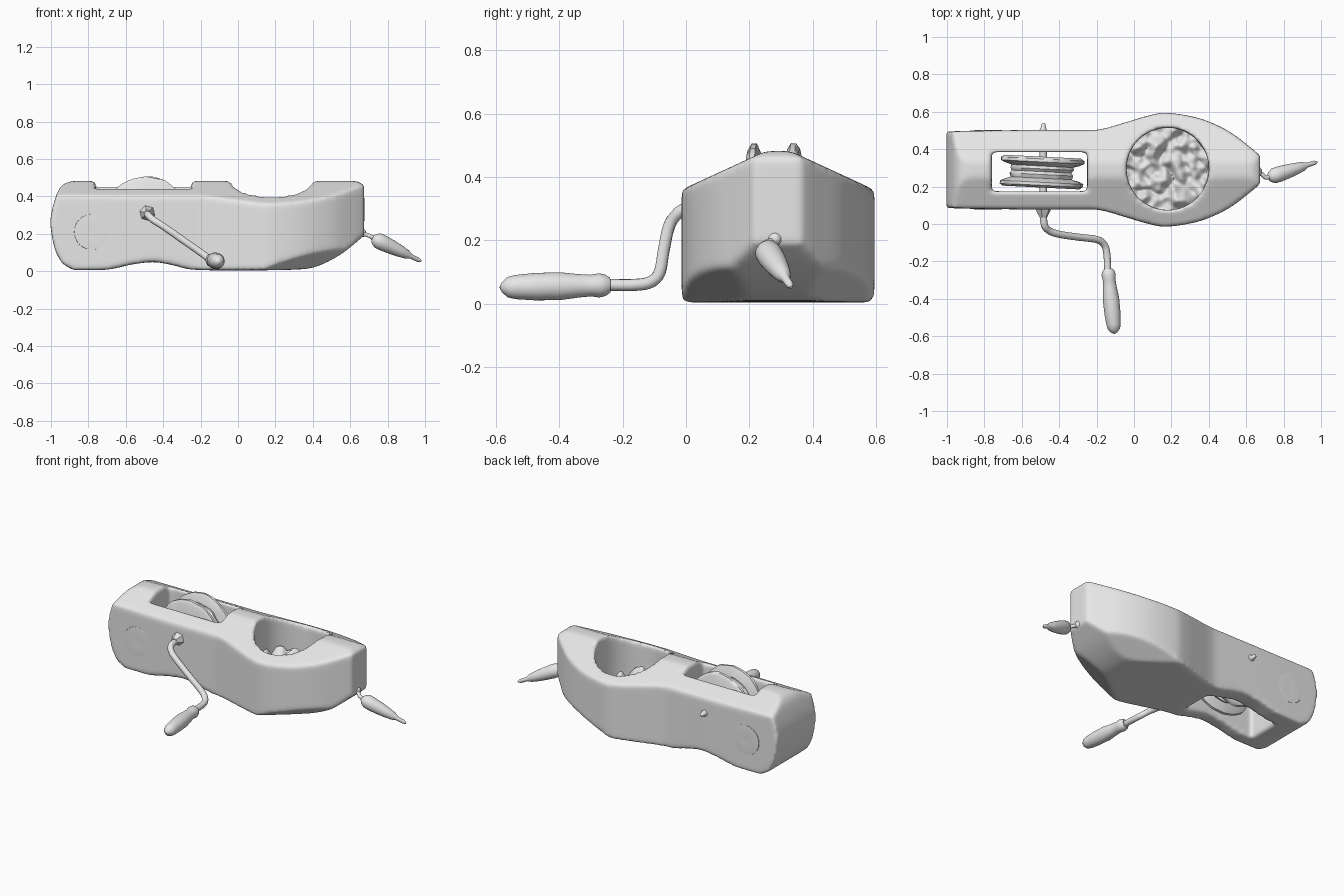
import bpy, bmesh, math
from mathutils import Vector, noise

if "Cube" in bpy.data.objects:
    bpy.data.objects.remove(bpy.data.objects["Cube"], do_unlink=True)

CY = 0.29  # centre line of the body
TAU = math.tau

grey = bpy.data.materials.new("plain_grey")
grey.use_nodes = True
grey.diffuse_color = (0.8, 0.8, 0.8, 1)
grey.node_tree.nodes["Principled BSDF"].inputs["Base Color"].default_value = (0.8, 0.8, 0.8, 1)


def finish(name, bm):
    bmesh.ops.recalc_face_normals(bm, faces=bm.faces)
    mesh = bpy.data.meshes.new(name)
    bm.to_mesh(mesh)
    bm.free()
    mesh.materials.append(grey)
    ob = bpy.data.objects.new(name, mesh)
    bpy.context.collection.objects.link(ob)
    return ob


def activate(ob):
    bpy.ops.object.select_all(action='DESELECT')
    ob.select_set(True)
    bpy.context.view_layer.objects.active = ob


def smooth(ob, angle=50):
    activate(ob)
    bpy.ops.object.shade_smooth_by_angle(angle=math.radians(angle))
    return ob


def spline(points, steps=6):
    """Smooth open line through the points."""
    p = [Vector(q) for q in points]
    p = [2 * p[0] - p[1]] + p + [2 * p[-1] - p[-2]]
    out = []
    for a, b, c, d in zip(p, p[1:], p[2:], p[3:]):
        for i in range(steps):
            t = i / steps
            out.append(0.5 * (2 * b + (c - a) * t + (2 * a - 5 * b + 4 * c - d) * t * t
                              + (3 * b - a - 3 * c + d) * t ** 3))
    return out + [p[-2]]


def prism(name, outline, place, push):
    bm = bmesh.new()
    face = bm.faces.new([bm.verts.new(place(u, v)) for u, v in outline])
    grown = bmesh.ops.extrude_face_region(bm, geom=[face])
    bmesh.ops.translate(bm, vec=push, verts=[g for g in grown["geom"] if isinstance(g, bmesh.types.BMVert)])
    return finish(name, bm)


def lathe(name, profile, start, axis, sides=32, bump=0.0):
    """Turn (distance, radius) pairs around an axis."""
    start, axis = Vector(start), Vector(axis).normalized()
    side = axis.orthogonal().normalized()
    up = axis.cross(side)
    bm = bmesh.new()
    rings = []
    for t, r in profile:
        ring = []
        for i in range(sides):
            a = TAU * i / sides
            d = side * math.cos(a) + up * math.sin(a)
            wobble = bump * noise.noise((start + axis * t + d * r) * 14)
            ring.append(bm.verts.new(start + axis * t + d * (r + wobble)))
        rings.append(ring)
    for lo, hi in zip(rings, rings[1:]):
        for i in range(sides):
            j = (i + 1) % sides
            bm.faces.new((lo[i], lo[j], hi[j], hi[i]))
    bm.faces.new(rings[0])
    bm.faces.new(rings[-1])
    return smooth(finish(name, bm))


def tube(name, points, radius):
    curve = bpy.data.curves.new(name, 'CURVE')
    curve.dimensions = '3D'
    curve.bevel_depth = radius
    curve.bevel_resolution = 4
    curve.use_fill_caps = True
    path = spline(points, 8)
    line = curve.splines.new('POLY')
    line.points.add(len(path) - 1)
    for pt, co in zip(line.points, path):
        pt.co = (*co, 1)
    ob = bpy.data.objects.new(name, curve)
    bpy.context.collection.objects.link(ob)
    activate(ob)
    bpy.ops.object.convert(target='MESH')
    ob = bpy.context.object
    ob.data.materials.clear()
    ob.data.materials.append(grey)
    return smooth(ob)


def carve(ob, tool, operation):
    activate(ob)
    mod = ob.modifiers.new("carve", 'BOOLEAN')
    mod.operation = operation
    mod.solver = 'EXACT'
    mod.object = tool
    bpy.ops.object.modifier_apply(modifier=mod.name)
    bpy.data.objects.remove(tool, do_unlink=True)


# Body: plan, side profile and gabled cross-section intersected
half = spline([(-1.01, 0.205), (-0.6, 0.212), (-0.3, 0.212), (-0.18, 0.216), (-0.05, 0.252), (0.08, 0.29),
               (0.18, 0.304), (0.35, 0.275), (0.5, 0.21), (0.61, 0.13), (0.675, 0.075)])
plan = [(x, CY + w) for x, w in half] + [(x, CY - w) for x, w in reversed(half)]
body = prism("body", plan, lambda u, v: (u, v, -0.1), (0, 0, 0.8))

under = spline([(-0.88, 0.005), (-0.7, 0.008), (-0.57, 0.035), (-0.45, 0.048), (-0.34, 0.03), (-0.24, 0.008),
                (0.0, 0.004), (0.3, 0.008), (0.42, 0.025), (0.55, 0.09), (0.675, 0.19)])
stern = spline([(-0.86, 0.488), (-0.94, 0.46), (-0.98, 0.38), (-1.003, 0.26), (-0.98, 0.12), (-0.94, 0.04)])
side = [tuple(p) for p in under] + [(0.675, 0.46), (0.63, 0.485)] + [tuple(p) for p in stern]
carve(body, prism("side_cut", side, lambda u, v: (u, -0.2, v), (0, 1, 0)), 'INTERSECT')

gable = [(-0.5, -0.2), (0.5, -0.2), (0.5, 0.27), (0.04, 0.482), (-0.04, 0.482), (-0.5, 0.27)]
carve(body, prism("gable_cut", gable, lambda u, v: (-1.2, CY + u, v), (2.2, 0, 0)), 'INTERSECT')

# Chamfers under the bow
for s in (-1, 1):
    bm = bmesh.new()
    bmesh.ops.create_cube(bm, size=2)
    wedge = finish("bow_chamfer", bm)
    normal = Vector((0.34, 0.42 * s, -0.84)).normalized()
    wedge.rotation_euler = normal.to_track_quat('Z', 'Y').to_euler()
    wedge.location = Vector((0.5, CY + s * 0.21, 0.11)) + normal
    bpy.context.view_layer.update()
    carve(body, wedge, 'DIFFERENCE')

# Round ink bowl and through slot
bowl = [(0.18 + 0.22 * math.cos(TAU * i / 64), 0.295 + 0.22 * math.sin(TAU * i / 64)) for i in range(64)]
carve(body, prism("bowl_cut", bowl, lambda u, v: (u, v, 0.16), (0, 0, 0.6)), 'DIFFERENCE')
slot = [(-0.76, 0.175), (-0.25, 0.175), (-0.25, 0.385), (-0.76, 0.385)]
carve(body, prism("slot_cut", slot, lambda u, v: (u, v, -0.3), (0, 0, 1)), 'DIFFERENCE')

# Worn, softened edges
activate(body)
mod = body.modifiers.new("even", 'REMESH')
mod.mode = 'VOXEL'
mod.voxel_size = 0.011
mod.use_smooth_shade = True
bpy.ops.object.modifier_apply(modifier=mod.name)
mod = body.modifiers.new("soften", 'SMOOTH')
mod.factor = 0.5
mod.iterations = 14
bpy.ops.object.modifier_apply(modifier=mod.name)
body.data.materials.clear()
body.data.materials.append(grey)
body.data.polygons.foreach_set("use_smooth", [True] * len(body.data.polygons))

# Faint round bosses on both flanks
for name, y, s in (("right_boss", CY - 0.207, -1), ("left_boss", CY + 0.207, 1)):
    lathe(name, [(-0.01, 0.1), (0.003, 0.095), (0.005, 0.06), (0.003, 0.02)], (-0.78, y, 0.21), (0, s, 0))

# Crumpled cloth filling the bowl
bm = bmesh.new()
bmesh.ops.create_grid(bm, x_segments=56, y_segments=56, size=1)
for v in bm.verts:
    u, w = v.co.x, v.co.y
    x = u * math.sqrt(1 - w * w / 2) * 0.225
    y = w * math.sqrt(1 - u * u / 2) * 0.225
    fold = abs(noise.noise(Vector((x * 9, y * 9, 3)))) + 0.4 * noise.noise(Vector((x * 20, y * 20, 7)))
    v.co = (x + 0.18, y + 0.295, 0.2 + 0.09 * fold - 0.12 * x)
smooth(finish("bowl_cloth", bm), 80)

# Reel wound with thread, on its axle
reel = [(0, 0.05), (0, 0.205), (0.012, 0.222), (0.028, 0.222), (0.04, 0.2), (0.05, 0.165), (0.07, 0.172),
        (0.085, 0.16), (0.1, 0.17), (0.115, 0.165), (0.125, 0.2), (0.137, 0.222), (0.153, 0.222),
        (0.165, 0.205), (0.165, 0.05)]
lathe("thread_reel", reel, (-0.497, 0.195, 0.283), (0.05, 1, 0), 64, 0.012)
lathe("axle", [(0, 0.02), (0.42, 0.02), (0.45, 0.024), (0.47, 0.014), (0.487, 0.012), (0.495, 0.004)],
      (-0.485, 0.045, 0.305), (0, 1, 0), 20)

# Crank arm, its collar and the grip
lathe("crank_collar", [(0, 0.045), (0.025, 0.034), (0.05, 0.02)], (-0.485, 0.085, 0.31), (0, -1, 0), 6)
tube("crank_arm", [(-0.485, 0.09, 0.305), (-0.48, 0.0, 0.3), (-0.455, -0.035, 0.275), (-0.4, -0.055, 0.24),
                   (-0.3, -0.07, 0.17), (-0.2, -0.083, 0.1), (-0.16, -0.11, 0.07), (-0.145, -0.16, 0.06),
                   (-0.14, -0.26, 0.06)], 0.019)
lathe("crank_grip", [(0, 0.024), (0.015, 0.034), (0.035, 0.038), (0.06, 0.034), (0.1, 0.037), (0.16, 0.044),
                     (0.24, 0.043), (0.3, 0.038), (0.325, 0.032), (0.342, 0.016), (0.349, 0.004)],
      (-0.139, -0.24, 0.059), (0.1, -1, -0.02))

# Line leaving the bow and the pointed pin
lathe("line_hole_rim", [(0, 0.026), (0.02, 0.02), (0.03, 0.008)], (0.655, 0.28, 0.205), (1, 0, -0.1), 16)
tube("line", [(0.65, 0.28, 0.2), (0.685, 0.265, 0.195), (0.705, 0.248, 0.187), (0.74, 0.252, 0.17)], 0.011)
lathe("pin", [(0, 0.012), (0.014, 0.03), (0.035, 0.041), (0.07, 0.042), (0.12, 0.038), (0.17, 0.032),
              (0.215, 0.024), (0.24, 0.013), (0.285, 0.012), (0.302, 0.004)],
      (0.718, 0.248, 0.178), (0.28, 0.09, -0.134), 24)
